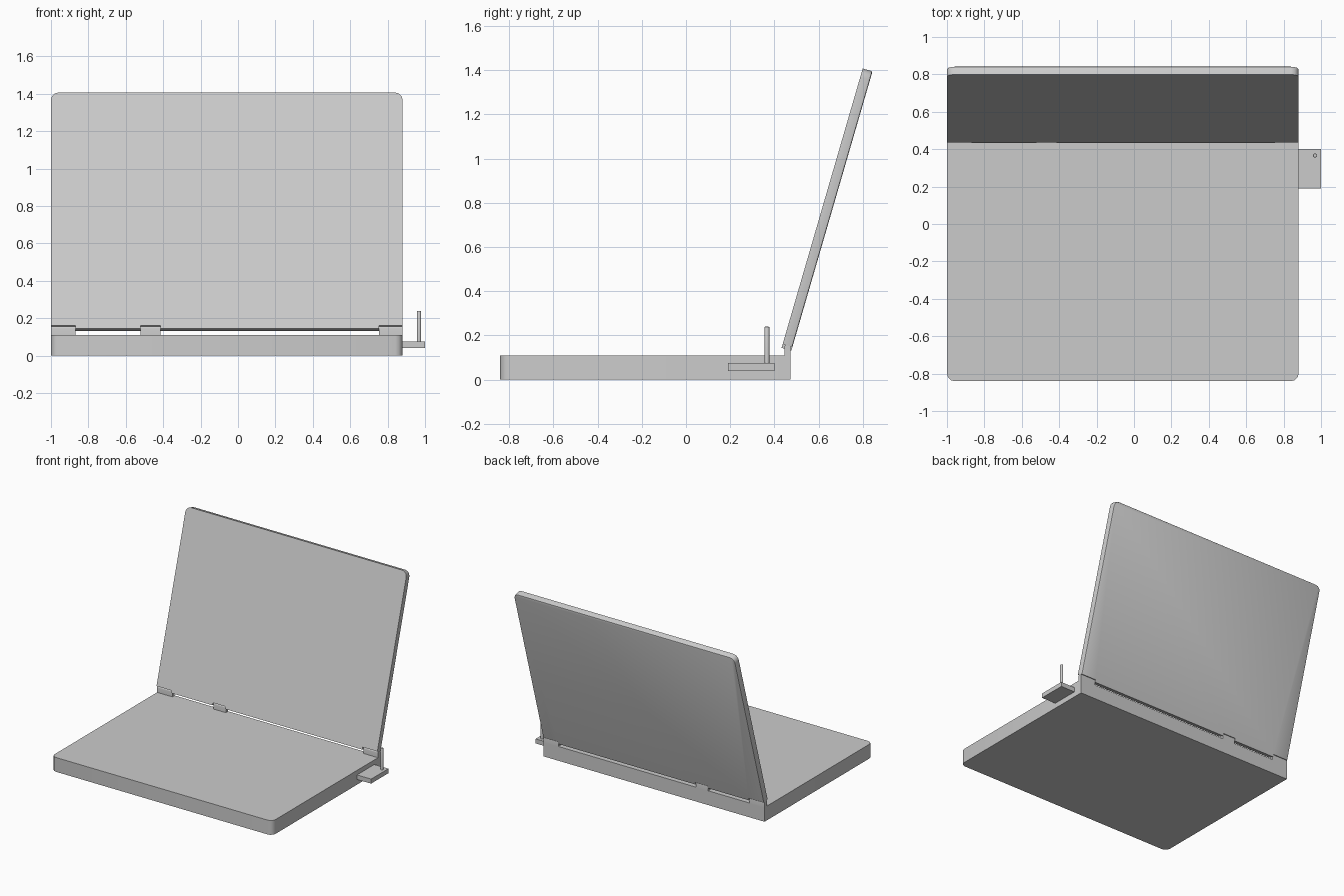
import bpy, bmesh, math
from mathutils import Matrix, Vector

if "Cube" in bpy.data.objects:
    bpy.data.objects.remove(bpy.data.objects["Cube"])

X0, X1 = -1.0, 0.88                                   # left and right side of the laptop
HINGES = [(-1.0, -0.87), (-0.52, -0.415), (0.755, 0.88)]


def corner(cx, cy, r, a0, steps=3):
    """Quarter arc of points, counter-clockwise from angle a0."""
    return [(cx + r * math.cos(math.radians(a0 + 90 * i / steps)),
             cy + r * math.sin(math.radians(a0 + 90 * i / steps))) for i in range(steps + 1)]


def prism(name, outline, depth, matrix=Matrix(), bevel_test=None, bevel=0.008):
    """Extrude a 2D outline along local z, optionally bevelling chosen edges."""
    bm = bmesh.new()
    face = bm.faces.new([bm.verts.new((u, v, 0)) for u, v in outline])
    ext = bmesh.ops.extrude_face_region(bm, geom=[face])
    new = [g for g in ext["geom"] if isinstance(g, bmesh.types.BMVert)]
    bmesh.ops.translate(bm, verts=new, vec=(0, 0, depth))
    if bevel_test:
        edges = [e for e in bm.edges if bevel_test(*[w.co for w in e.verts])]
        bmesh.ops.bevel(bm, geom=edges, offset=bevel, segments=2, profile=0.5, affect='EDGES')
    bmesh.ops.transform(bm, matrix=matrix, verts=bm.verts)
    bmesh.ops.recalc_face_normals(bm, faces=bm.faces)
    mesh = bpy.data.meshes.new(name)
    bm.to_mesh(mesh)
    bm.free()
    ob = bpy.data.objects.new(name, mesh)
    bpy.context.collection.objects.link(ob)
    bpy.context.view_layer.objects.active = ob
    bpy.ops.object.select_all(action='DESELECT')
    ob.select_set(True)
    bpy.ops.object.shade_smooth_by_angle(angle=math.radians(35))
    return ob


# keyboard base: slab with rounded front corners
R = 0.04
base = (corner(X0 + R, -0.84 + R, R, 180) + corner(X1 - R, -0.84 + R, R, 270)
        + [(X1, 0.473), (X0, 0.473)])
prism("keyboard_base", base, 0.11)

# screen lid: outline notched at the hinges, rounded upper corners, tilted back
LENGTH, THICK, NOTCH = 1.315, 0.046, 0.018
tilt = math.radians(16.2)
lower = []
for a, b in HINGES:
    lower += [(a, 0), (a, NOTCH), (b, NOTCH), (b, 0)]
lower = lower[1:-1]                                   # outer notches run off the sides
lid = lower + corner(X1 - R, LENGTH - R, R, 0) + corner(X0 + R, LENGTH - R, R, 90)
axes = Matrix((Vector((1, 0, 0)),
               Vector((0, math.sin(tilt), math.cos(tilt))),
               Vector((0, math.cos(tilt), -math.sin(tilt))))).transposed().to_4x4()
prism("screen_lid", lid, THICK, Matrix.Translation((0, 0.432, 0.144)) @ axes,
      lambda p, q: p.z > 0.01 and q.z > 0.01 and (p.y + q.y) / 2 > 0.1)

# hinge knuckles: round-topped blocks extruded along x
HY, HR = 0.459, 0.014
knuckle = [(HY - HR, 0.10), (HY + HR, 0.10)] + \
    corner(HY, 0.16 - HR, HR, 0, 4) + corner(HY, 0.16 - HR, HR, 90, 4)[1:]
yz_to_x = Matrix(((0, 0, 1, 0), (1, 0, 0, 0), (0, 1, 0, 0), (0, 0, 0, 1)))
for i, (a, b) in enumerate(HINGES):
    prism(f"hinge_{i + 1}", knuckle, b - a, Matrix.Translation((a, 0, 0)) @ yz_to_x)

# side adapter plugged into the right edge, with its upright antenna
plate = [(0.875, 0.19), (1.0, 0.19), (1.0, 0.40), (0.875, 0.40)]
prism("adapter_card", plate, 0.035, Matrix.Translation((0, 0, 0.04)))
rod = [(0.968 + 0.011 * math.cos(t * math.pi / 6), 0.366 + 0.011 * math.sin(t * math.pi / 6))
       for t in range(12)]
prism("antenna", rod, 0.17, Matrix.Translation((0, 0, 0.07)),
      lambda p, q: p.z > 0.1 and q.z > 0.1, 0.004)
